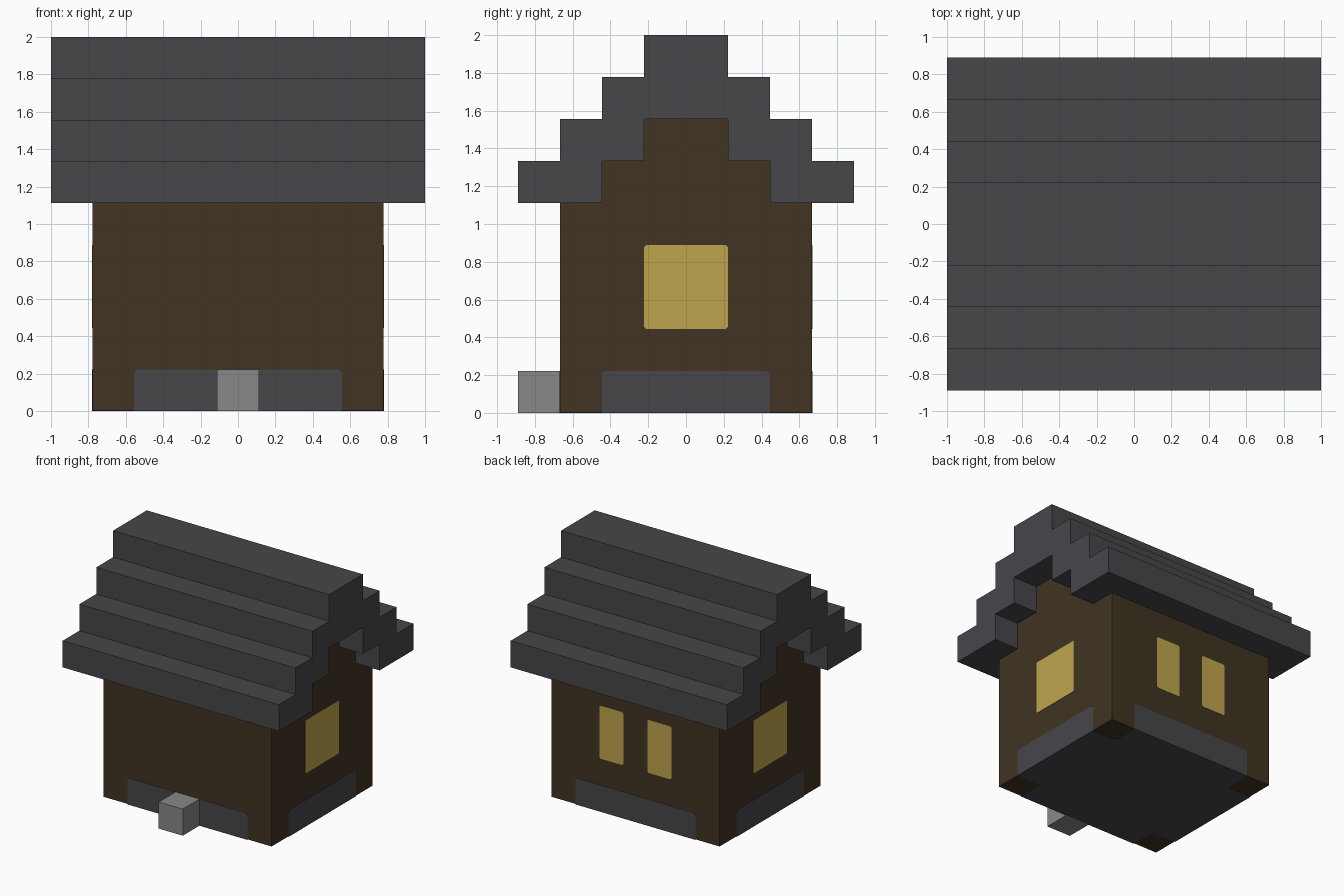
import bpy
import bmesh
from mathutils import Vector

cube = bpy.data.objects.get("Cube")
if cube:
    bpy.data.objects.remove(cube, do_unlink=True)

U = 2 / 9          # one block
THIN = 0.003       # thickness of the painted plates


def make_material(name, rgb):
    """Flat material from 0-255 display values."""
    colour = [(c / 255 / 12.92) if c < 11 else ((c / 255 + 0.055) / 1.055) ** 2.4 for c in rgb] + [1]
    mat = bpy.data.materials.new(name)
    mat.use_nodes = True
    mat.diffuse_color = colour
    bsdf = mat.node_tree.nodes["Principled BSDF"]
    bsdf.inputs["Base Color"].default_value = colour
    bsdf.inputs["Roughness"].default_value = 0.9
    return mat


slate = make_material("dark slate", (71, 70, 74))
timber = make_material("brown timber", (65, 52, 34))
glow = make_material("yellow window", (191, 165, 77))
stone = make_material("light stone", (136, 136, 136))


def prism(name, outline, axis, start, end, mat):
    """Extrude an outline along an axis between two positions."""
    bm = bmesh.new()
    verts = []
    for p, q in outline:
        co = [p, q]
        co.insert(axis, start)
        verts.append(bm.verts.new(co))
    face = bm.faces.new(verts)
    grown = bmesh.ops.extrude_face_region(bm, geom=[face])["geom"]
    move = Vector((0, 0, 0))
    move[axis] = end - start
    bmesh.ops.translate(bm, vec=move, verts=[g for g in grown if isinstance(g, bmesh.types.BMVert)])
    bmesh.ops.recalc_face_normals(bm, faces=bm.faces)
    mesh = bpy.data.meshes.new(name)
    bm.to_mesh(mesh)
    bm.free()
    mesh.materials.append(mat)
    obj = bpy.data.objects.new(name, mesh)
    bpy.context.collection.objects.link(obj)
    return obj


def mirrored(half):
    """Complete a half outline, given in blocks, across the middle."""
    pts = [(p * U, q * U) for p, q in half]
    return pts + [(-p, q) for p, q in reversed(pts)]


def panel(centre, half_width, low, high, cut, cut_low=True):
    """Rectangle in blocks with clipped corners."""
    w = half_width
    half = [(w - cut, low), (w, low + cut)] if cut_low else [(w, low)]
    half += [(w, high - cut), (w - cut, high)]
    return [(p + centre * U, q) for p, q in mirrored(half)]


# Stepped roof, overhanging by one block at each gable
roof_half = [(4, 5), (4, 6), (3, 6), (3, 7), (2, 7), (2, 8), (1, 8), (1, 9)]
under_half = [(1, 7), (1, 6), (2, 6), (2, 5)]
outer = mirrored(roof_half)
inner = [(-p, q) for p, q in mirrored(under_half)]
inner = inner[len(under_half):][::-1] + inner[:len(under_half)][::-1]
inner = [(-p * U, q * U) for p, q in reversed(under_half)] + [(p * U, q * U) for p, q in under_half]
prism("roof", outer + inner, 0, -4.5 * U, 4.5 * U, slate)

# Walls with stepped gables
wall_half = [(3, THIN / U), (3, 5), (2, 5), (2, 6), (1, 6), (1, 7)]
prism("walls", mirrored(wall_half), 0, -3.5 * U, 3.5 * U, timber)

# Footing and window panels on both gable ends
for side, label in ((1, "left"), (-1, "right")):
    x = side * 3.5 * U
    prism(label + "_footing", panel(0, 2, 0, 1, 0.07, False), 0, x, x + side * THIN, slate)
    prism(label + "_window", panel(0, 1, 2, 4, 0.05), 0, x, x + side * THIN, glow)

# Footing panels on the front and back
for side, label in ((-1, "front"), (1, "back")):
    y = side * 3 * U
    prism(label + "_footing", panel(0, 2.5, 0, 1, 0.07, False), 1, y, y + side * THIN, slate)

# Pair of narrow windows at the back
for centre, label in ((1, "left"), (-1, "right")):
    prism("back_window_" + label, panel(centre, 0.5, 2, 4, 0.05), 1, 3 * U, 3 * U + THIN, glow)

# Cross-shaped floor leaving timber showing at the corners
floor_half = [(2.5, -3), (2.5, -2.07), (2.57, -2), (3.5, -2),
              (3.5, 2), (2.57, 2), (2.5, 2.07), (2.5, 3)]
prism("floor", mirrored(floor_half), 2, 0, THIN + 0.002, slate)

# Door step
prism("front_step", mirrored([(0.5, 0), (0.5, 1)]), 1, -4 * U, -3 * U, stone)
